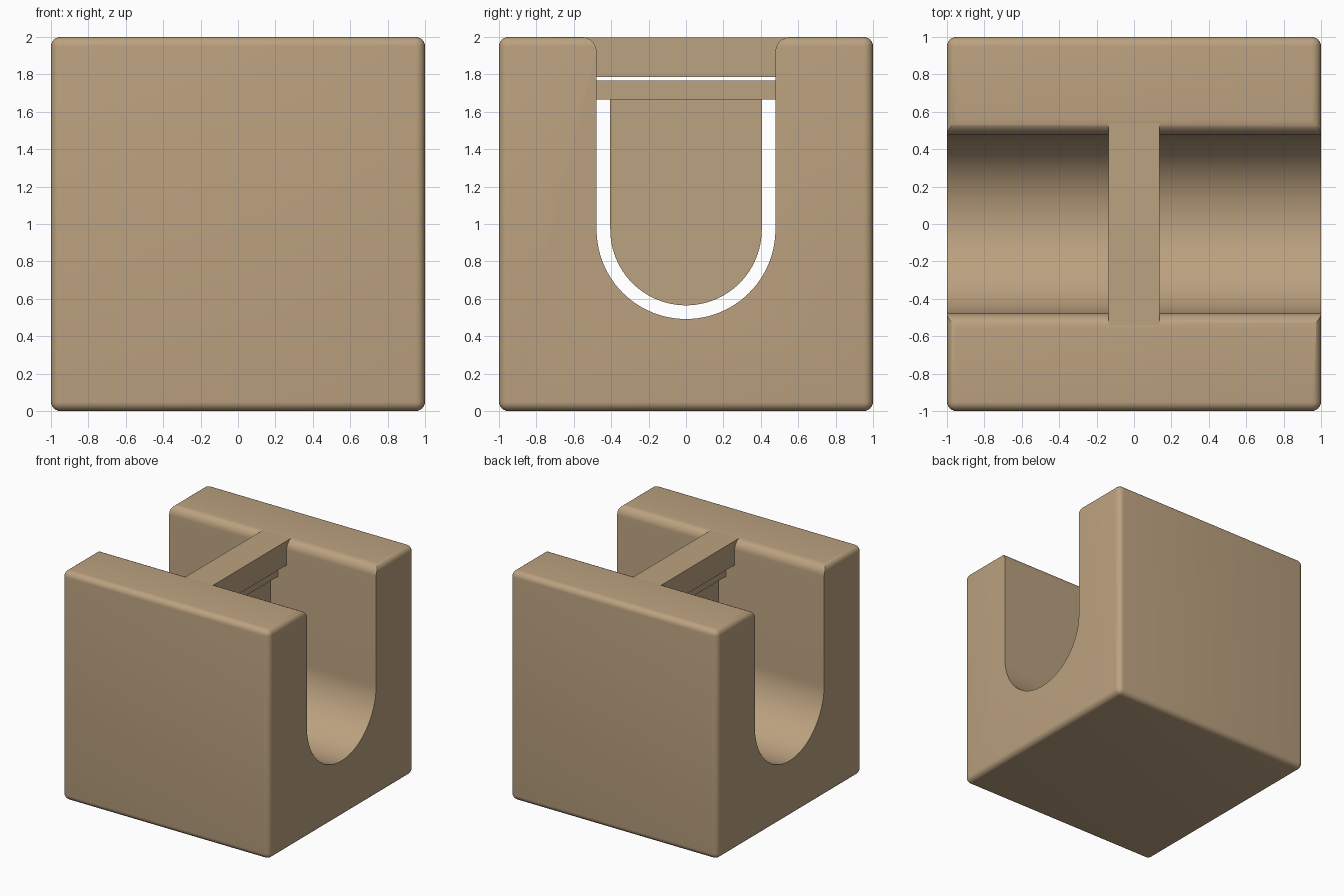
import bpy, bmesh, math

if "Cube" in bpy.data.objects:
    bpy.data.objects.remove(bpy.data.objects["Cube"])

tan = bpy.data.materials.new("warm_tan")
tan.diffuse_color = (0.50, 0.36, 0.215, 1)
tan.use_nodes = True
tan.node_tree.nodes["Principled BSDF"].inputs["Base Color"].default_value = tan.diffuse_color


def new_object(name, bm):
    mesh = bpy.data.meshes.new(name)
    bmesh.ops.recalc_face_normals(bm, faces=bm.faces)
    bm.to_mesh(mesh)
    bm.free()
    mesh.materials.append(tan)
    obj = bpy.data.objects.new(name, mesh)
    bpy.context.collection.objects.link(obj)
    return obj


def extrude_profile(name, points, half_x):
    """Extrude a closed (y, z) outline symmetrically along x."""
    bm = bmesh.new()
    face = bm.faces.new([bm.verts.new((-half_x, y, z)) for y, z in points])
    result = bmesh.ops.extrude_face_region(bm, geom=[face])
    verts = [v for v in result["geom"] if isinstance(v, bmesh.types.BMVert)]
    bmesh.ops.translate(bm, verts=verts, vec=(2 * half_x, 0, 0))
    return new_object(name, bm)


def bar(name, half_x, half_y, z0, z1):
    pts = [(-half_y, z0), (half_y, z0), (half_y, z1), (-half_y, z1)]
    return extrude_profile(name, pts, half_x)


def arc(cy, cz, r, a0, a1, n):
    angles = [math.radians(a0 + (a1 - a0) * i / n) for i in range(n + 1)]
    return [(cy + r * math.cos(a), cz + r * math.sin(a)) for a in angles]


def smooth(obj):
    bpy.ops.object.select_all(action='DESELECT')
    obj.select_set(True)
    bpy.context.view_layer.objects.active = obj
    bpy.ops.object.shade_smooth_by_angle(angle=math.radians(30))


# Block with rounded outer edges
bm = bmesh.new()
bmesh.ops.create_cube(bm, size=2)
bmesh.ops.translate(bm, verts=bm.verts, vec=(0, 0, 1))
bmesh.ops.bevel(bm, geom=bm.edges[:], offset=0.05, segments=6,
                profile=0.5, affect='EDGES')
block = new_object("block", bm)

# U-shaped channel with flared, rounded lips
R, CZ, LIP = 0.478, 0.97, 0.08
outline = arc(0, CZ, R, 180, 360, 48)
outline += arc(R + LIP, 2 - LIP, LIP, 180, 90, 8)
outline += [(R + LIP, 2.2), (-R - LIP, 2.2)]
outline += arc(-R - LIP, 2 - LIP, LIP, 90, 0, 8)
cutter = extrude_profile("channel_cutter", outline, 1.2)

cut = block.modifiers.new("channel", 'BOOLEAN')
cut.operation = 'DIFFERENCE'
cut.solver = 'EXACT'
cut.object = cutter
bpy.context.view_layer.objects.active = block
bpy.ops.object.modifier_apply(modifier=cut.name)
bpy.data.objects.remove(cutter, do_unlink=True)
smooth(block)

# Crossbar at the top and thin rail beneath it
bar("top_crossbar", 0.135, 0.55, 1.787, 1.998)
bar("lower_rail", 0.05, 0.49, 1.665, 1.768)

# Round-bottomed plate hanging from the rail
plate = arc(0, CZ, 0.405, 180, 360, 48) + [(0.405, 1.67), (-0.405, 1.67)]
smooth(extrude_profile("hanging_plate", plate, 0.035))
